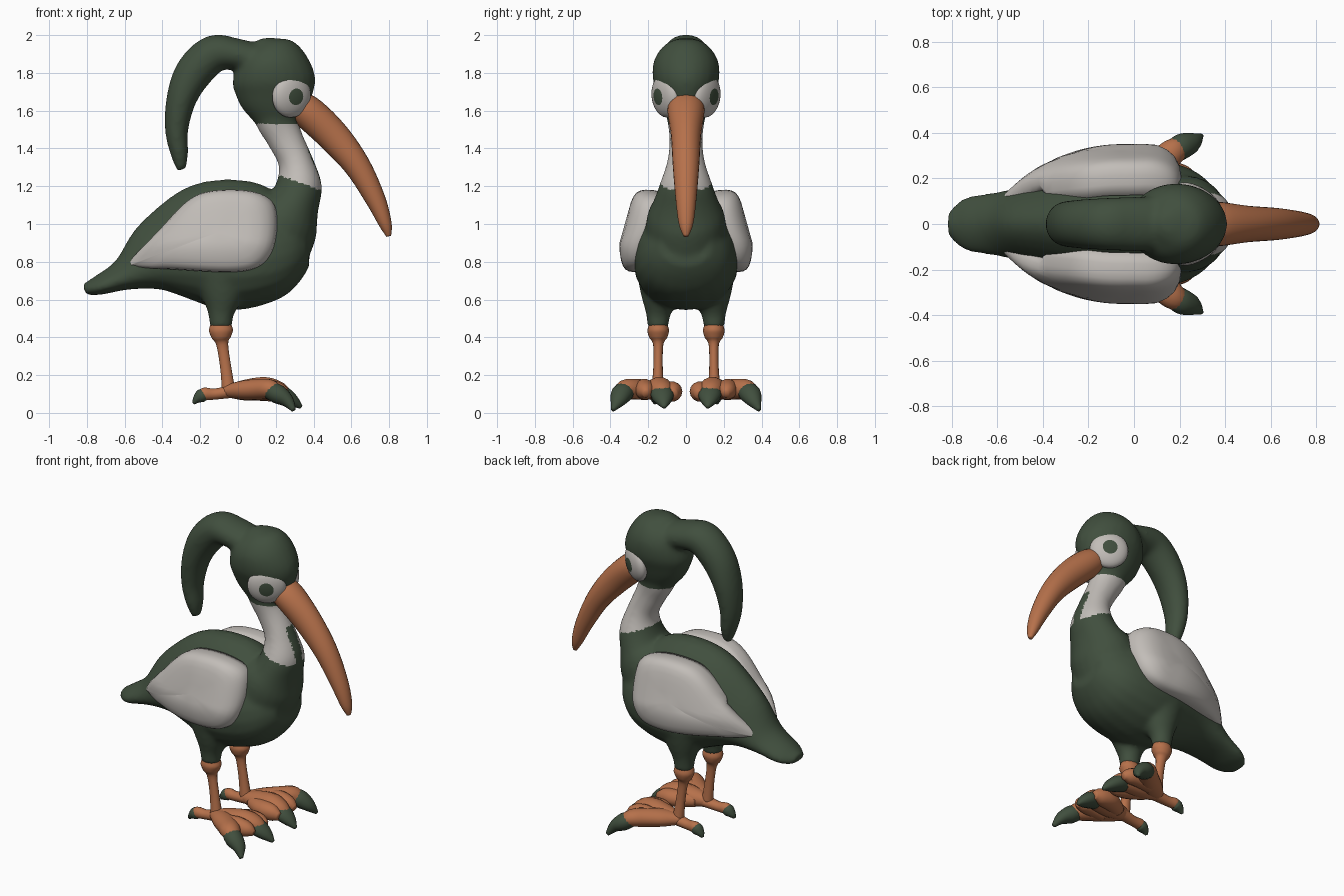
import bpy, bmesh, math
from mathutils import Vector, Matrix

cube = bpy.data.objects.get("Cube")
if cube:
    bpy.data.objects.remove(cube)


def material(name, rgb):
    m = bpy.data.materials.new(name)
    m.use_nodes = True
    m.diffuse_color = (*rgb, 1)
    bsdf = next(n for n in m.node_tree.nodes if n.type == 'BSDF_PRINCIPLED')
    bsdf.inputs["Base Color"].default_value = (*rgb, 1)
    return m


GREEN = material("dark_green", (0.052, 0.078, 0.048))
WHITE = material("warm_white", (0.54, 0.51, 0.48))
ORANGE = material("orange", (0.47, 0.165, 0.07))


def spline(pts, steps, closed=False):
    """Catmull-Rom through points of any dimension."""
    n, out = len(pts), []
    get = lambda i: Vector(pts[i % n] if closed else pts[max(0, min(n - 1, i))])
    for i in range(n if closed else n - 1):
        a, b, c, d = (get(i + k) for k in (-1, 0, 1, 2))
        for s in range(steps):
            t = s / steps
            out.append(0.5 * (2 * b + (c - a) * t + (2 * a - 5 * b + 4 * c - d) * t * t
                              + (3 * b - a - 3 * c + d) * t ** 3))
    return out if closed else out + [get(n - 1)]


def skin(bm, rings):
    """Bridge rings of coordinates and close both ends with a fan."""
    vs = [[bm.verts.new(p) for p in r] for r in rings]
    n = len(vs[0])
    faces = []
    for a, b in zip(vs, vs[1:]):
        for i in range(n):
            faces.append(bm.faces.new((a[i], a[(i + 1) % n], b[(i + 1) % n], b[i])))
    for r in (vs[0], vs[-1]):
        mid = bm.verts.new(sum((v.co for v in r), Vector()) / n)
        for i in range(n):
            faces.append(bm.faces.new((r[i], r[(i + 1) % n], mid)))
    bmesh.ops.recalc_face_normals(bm, faces=faces)


def loft(bm, pts, sides=24, steps=5, taper=0):
    """Tube through (x, y, z, half width, half height); taper narrows its top."""
    path = spline(pts, steps)
    rings = []
    for i, p in enumerate(path):
        t = path[min(i + 1, len(path) - 1)] - path[max(i - 1, 0)]
        t = Vector(t[:3]).normalized()
        side = Vector((0, 1, 0))
        side = (side - t * side.dot(t)).normalized()
        up = t.cross(side)
        ring = []
        for k in range(sides):
            c, s = math.cos(2 * math.pi * k / sides), math.sin(2 * math.pi * k / sides)
            ring.append(Vector(p[:3]) + side * p[3] * c * (1 - taper * s) + up * p[4] * s)
        rings.append(ring)
    skin(bm, rings)


def finish(name, bm, mats, rule=None):
    me = bpy.data.meshes.new(name)
    bm.to_mesh(me)
    bm.free()
    ob = bpy.data.objects.new(name, me)
    bpy.context.collection.objects.link(ob)
    for m in mats:
        me.materials.append(m)
    for p in me.polygons:
        p.use_smooth = True
        if rule:
            p.material_index = rule(p.center, p.normal)
    return ob


# Body, thighs, neck, head and crest, fused into one skin
bm = bmesh.new()
loft(bm, [(-.815, 0, .655, .055, .03), (-.74, 0, .675, .115, .052), (-.6, 0, .735, .138, .09),
          (-.42, 0, .83, .178, .21), (-.2, 0, .885, .24, .325), (0, 0, .89, .268, .345),
          (.17, 0, .895, .258, .305), (.29, 0, .91, .205, .225), (.36, 0, .92, .13, .14)],
     taper=.28)
loft(bm, [(.16, 0, .87, .22, .22), (.25, 0, 1.03, .208, .19), (.3, 0, 1.12, .172, .135),
          (.322, 0, 1.21, .14, .122), (.305, 0, 1.33, .1, .092), (.25, 0, 1.45, .088, .095),
          (.2, 0, 1.56, .1, .11), (.18, 0, 1.65, .1, .1)])
loft(bm, [(.2, 0, 1.52, .08, .1), (.2, 0, 1.6, .118, .165), (.195, 0, 1.68, .148, .202),
          (.19, 0, 1.76, .175, .22), (.18, 0, 1.85, .174, .195), (.17, 0, 1.92, .138, .152),
          (.16, 0, 1.965, .08, .085), (.158, 0, 1.985, .03, .03)])
loft(bm, [(.1, 0, 1.87, .12, .085), (-.02, 0, 1.9, .12, .085), (-.13, 0, 1.9, .115, .1),
          (-.235, 0, 1.8, .108, .1), (-.3, 0, 1.66, .1, .08), (-.325, 0, 1.5, .08, .062),
          (-.31, 0, 1.37, .06, .047), (-.3, 0, 1.285, .03, .025)])
for s in (-1, 1):
    loft(bm, [(-.08, s * .13, .72, .13, .17), (-.085, s * .14, .6, .095, .105),
              (-.09, s * .147, .52, .065, .068), (-.09, s * .148, .45, .055, .06)])
source = finish("body_source", bm, [GREEN])
remesh = source.modifiers.new("fuse", 'REMESH')
remesh.mode = 'VOXEL'
remesh.voxel_size = 0.012
smooth = source.modifiers.new("soften", 'SMOOTH')
smooth.factor, smooth.iterations = 0.5, 16
fused = bpy.data.meshes.new_from_object(
    source.evaluated_get(bpy.context.evaluated_depsgraph_get()))
bpy.data.objects.remove(source)
bm = bmesh.new()
bm.from_mesh(fused)
bpy.data.meshes.remove(fused)


def neck_rule(c, n):
    in_neck = c.x > .08 and 1.34 - .37 * c.x < c.z < 1.53
    throat = abs(c.y) < .035 and n.x > .6 and c.z < 1.4
    return 1 if in_neck and not throat else 0


finish("body", bm, [GREEN, WHITE], neck_rule)

# Curved beak
bm = bmesh.new()
loft(bm, [(.27, 0, 1.65, .085, .065), (.36, 0, 1.6, .098, .088), (.5, 0, 1.47, .08, .086),
          (.63, 0, 1.31, .07, .07), (.728, 0, 1.13, .055, .053), (.78, 0, 1, .038, .034),
          (.798, 0, .935, .013, .013)])
finish("beak", bm, [ORANGE])


def wing_y(x, z):
    return (.352 - .28 * max(0, z - .9) - .15 * max(0, .86 - z) - .74 * max(0, -.05 - x) ** 2
            - 2.2 * max(0, x - .05) ** 2)


outline = spline([(-.585, .79), (-.42, .965), (-.27, 1.12), (-.14, 1.175), (.06, 1.175),
                  (.18, 1.12), (.208, 1), (.18, .85), (.1, .77), (-.05, .745),
                  (-.35, .76), (-.56, .772)], 5, True)
hub = Vector((-.1, .96))

for s, label in ((1, "left"), (-1, "right")):
    # Wing: domed pad following the flank
    bm = bmesh.new()
    rings = []
    for scale, drop in ((.95, .15), (.99, .1), (1, .06), (.98, .033), (.93, .015),
                        (.84, .005), (.7, 0), (.5, 0), (.25, 0)):
        ring = [hub + (p - hub) * scale for p in outline]
        rings.append([(p.x, s * (wing_y(p.x, p.y) - drop * (1 if p.x > -.4 else .6)), p.y)
                      for p in ring])
    skin(bm, rings)
    finish(label + "_wing", bm, [WHITE])

    # Eye: flattened ball with a dark pupil at its pole
    bm = bmesh.new()
    bmesh.ops.create_uvsphere(bm, u_segments=28, v_segments=16, radius=1)
    for f in bm.faces:
        f.material_index = int(f.calc_center_median().z > .92)
    turn = Vector((.52, s * .85, -.1)).to_track_quat('Z', 'Y').to_matrix().to_4x4()
    bm.transform(Matrix.Translation((.283, s * .108, 1.678)) @ turn
                 @ Matrix.Diagonal((.115, .115, .052, 1)))
    finish(label + "_eye", bm, [WHITE, GREEN])

    # Shin with knee collar
    bm = bmesh.new()
    loft(bm, [(-.09, s * .147, .465, .05, .058), (-.09, s * .147, .435, .057, .065),
              (-.088, s * .147, .4, .048, .052), (-.083, s * .147, .36, .027, .032),
              (-.065, s * .148, .24, .025, .03), (-.05, s * .15, .12, .034, .036)], 14)
    # Toes: outer, inner, two short pads between them, and hind
    loft(bm, [(-.07, s * .15, .115, .03, .03), (.02, s * .19, .12, .065, .05),
              (.11, s * .26, .125, .065, .055), (.17, s * .315, .125, .06, .052),
              (.21, s * .335, .1, .045, .04)], 14)
    loft(bm, [(-.07, s * .15, .115, .03, .03), (.03, s * .15, .12, .065, .055),
              (.14, s * .14, .128, .07, .063), (.21, s * .13, .118, .062, .052),
              (.25, s * .125, .095, .04, .04)], 14)
    loft(bm, [(.02, s * .13, .11, .045, .04), (.12, s * .085, .115, .06, .052),
              (.2, s * .07, .11, .048, .05), (.25, s * .065, .1, .02, .025)], 14)
    loft(bm, [(.05, s * .22, .11, .055, .045), (.14, s * .22, .125, .055, .055),
              (.22, s * .215, .115, .045, .045), (.26, s * .21, .1, .018, .02)], 14)
    loft(bm, [(-.02, s * .15, .115, .045, .035), (-.12, s * .155, .1, .032, .03),
              (-.18, s * .16, .1, .033, .034), (-.2, s * .16, .09, .02, .02)], 14)
    finish(label + "_leg", bm, [ORANGE])

    # Claws
    bm = bmesh.new()
    loft(bm, [(.165, s * .315, .12, .05, .045), (.21, s * .34, .1, .057, .052),
              (.26, s * .36, .065, .042, .036), (.295, s * .388, .015, .01, .012)], 14)
    loft(bm, [(.19, s * .13, .11, .055, .048), (.24, s * .125, .095, .062, .047),
              (.29, s * .12, .065, .044, .034), (.335, s * .115, .03, .01, .01)], 14)
    loft(bm, [(-.17, s * .16, .1, .03, .03), (-.195, s * .16, .09, .036, .036),
              (-.22, s * .162, .07, .025, .022), (-.235, s * .165, .05, .008, .008)], 14)
    finish(label + "_claws", bm, [GREEN])
